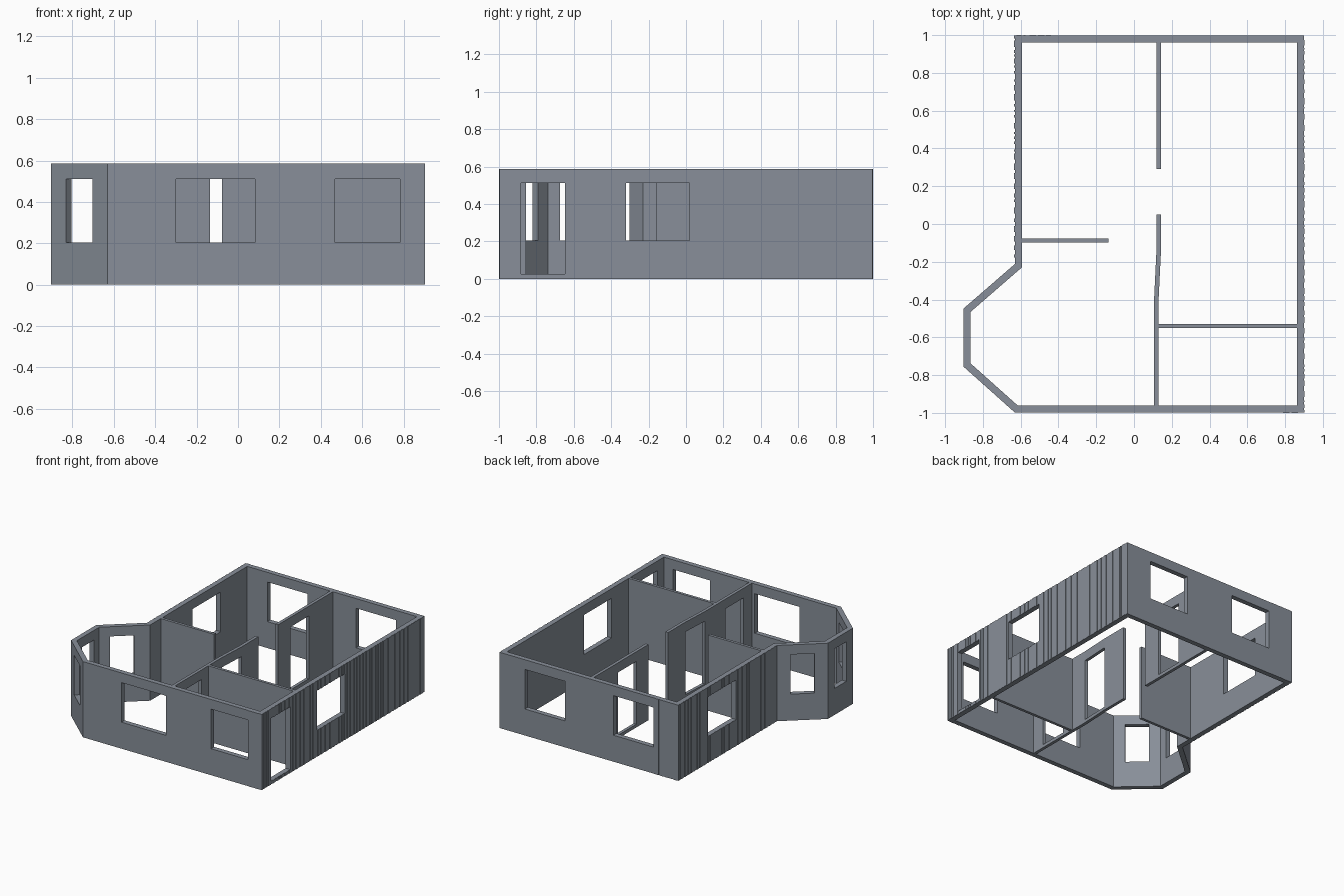
import bpy, bmesh, random
from mathutils import Vector

if "Cube" in bpy.data.objects:
    bpy.data.objects.remove(bpy.data.objects["Cube"])

HEIGHT, SILL, DOOR_SILL, HEAD = 0.587, 0.205, 0.025, 0.512
OUTER_T, INNER_T, RIB = 0.038, 0.024, 0.003

slate = bpy.data.materials.new("slate")
slate.diffuse_color = (0.246, 0.275, 0.319, 1)
slate.use_nodes = True
slate.node_tree.nodes["Principled BSDF"].inputs["Base Color"].default_value = slate.diffuse_color


def offset(path, dist, closed):
    """Mitred offset of a plan path to its left side."""
    pts = [Vector(p) for p in path]
    n, out = len(pts), []
    for i, p in enumerate(pts):
        before = p - pts[i - 1] if closed or i > 0 else None
        after = pts[(i + 1) % n] - p if closed or i < n - 1 else None
        a = (before if before is not None else after).normalized()
        b = (after if after is not None else before).normalized()
        na, nb = Vector((-a.y, a.x)), Vector((-b.y, b.x))
        out.append(p + (na + nb) * dist / (1 + na.dot(nb)))
    return out


def add_wall(bm, path, left, right, z0, z1, closed=False):
    """Solid wall following a plan path, between two offsets of it."""
    sides = [offset(path, left, closed), offset(path, right, closed)]
    rings = [[bm.verts.new((p.x, p.y, z)) for p in s] for s in sides for z in (z0, z1)]
    loop = [rings[0], rings[1], rings[3], rings[2]]
    n = len(path)
    for i in range(n if closed else n - 1):
        j = (i + 1) % n
        for k in range(4):
            a, b = loop[k], loop[(k + 1) % 4]
            bm.faces.new((a[i], a[j], b[j], b[i]))
    if not closed:
        for i in (0, n - 1):
            bm.faces.new([r[i] for r in loop])


def finish(name, bm):
    bmesh.ops.recalc_face_normals(bm, faces=bm.faces[:])
    mesh = bpy.data.meshes.new(name)
    bm.to_mesh(mesh)
    bm.free()
    mesh.materials.append(slate)
    ob = bpy.data.objects.new(name, mesh)
    bpy.context.collection.objects.link(ob)
    return ob


def cut_openings(ob, openings):
    """Cut openings given as (start, end, sill height)."""
    bm = bmesh.new()
    for a, b, sill in openings:
        add_wall(bm, [a, b], 0.06, -0.06, sill, HEAD)
    cutter = finish(ob.name + "_cutter", bm)
    cutter.hide_render = cutter.hide_viewport = True
    mod = ob.modifiers.new("openings", 'BOOLEAN')
    mod.operation = 'DIFFERENCE'
    mod.solver = 'EXACT'
    mod.object = cutter


def partition(name, path, thick, openings=()):
    bm = bmesh.new()
    add_wall(bm, path, thick / 2, -thick / 2, 0, HEIGHT)
    ob = finish(name, bm)
    if openings:
        cut_openings(ob, openings)


def along(a, b, f):
    return Vector(a).lerp(Vector(b), f)


# Outer shell with the angled bay on the left
R, L = 0.9, -0.631
outline = [(R, -0.998), (R, 0.998), (L, 0.998), (L, -0.212),
           (-0.903, -0.448), (-0.903, -0.755), (L, -0.998)]
outer_openings = [
    ((-0.30, -1), (0.083, -1), SILL), ((0.468, -1), (0.783, -1), SILL),   # front
    ((0.34, 1), (0.683, 1), SILL), ((-0.42, 1), (-0.077, 1), SILL),       # back
    ((R, -0.32), (R, 0.02), SILL), ((R, -0.882), (R, -0.647), DOOR_SILL),  # right
    ((L, 0.29), (L, 0.635), SILL),                                        # left
]
# One centred window in each face of the bay
for i in (3, 4, 5):
    a, b = outline[i], outline[i + 1]
    outer_openings.append((along(a, b, 0.265), along(a, b, 0.735), SILL))
shell = bmesh.new()
add_wall(shell, outline, 0, OUTER_T, 0, HEIGHT, True)
cut_openings(finish("outer_walls", shell), outer_openings)

# Thin, irregular upright cladding strips on the long sides and two corners
random.seed(4)
ribs = bmesh.new()
for a, b in (((R, -0.998), (R, 0.998)), ((L, 0.998), (L, -0.19)),
             ((0.79, -0.998), (R, -0.998)), ((-0.44, 0.998), (L, 0.998))):
    length = (Vector(b) - Vector(a)).length
    s = 0.0
    while s < length - 0.01:
        e = min(s + random.uniform(0.008, 0.035), length)
        add_wall(ribs, [along(a, b, s / length), along(a, b, e / length)],
                 0, -RIB if a[0] == b[0] else -0.002, 0, HEIGHT)
        s = e + random.uniform(0.008, 0.03)
cut_openings(finish("cladding_strips", ribs), outer_openings)

# Interior partitions
partition("rear_partition", [(0.13, 0.29), (0.13, 0.96)], INNER_T,
          [((0.13, 0.44), (0.13, 0.665), DOOR_SILL)])
partition("centre_partition",
          [(0.13, 0.05), (0.13, -0.16), (0.119, -0.385), (0.119, -0.96)], INNER_T,
          [((0.13, -0.16), (0.119, -0.385), DOOR_SILL),
           ((0.119, -0.635), (0.119, -0.856), DOOR_SILL)])
partition("left_partition", [(L + OUTER_T, -0.088), (-0.135, -0.088)], 0.022)
partition("right_partition", [(0.131, -0.54), (R - OUTER_T, -0.54)], 0.022)
